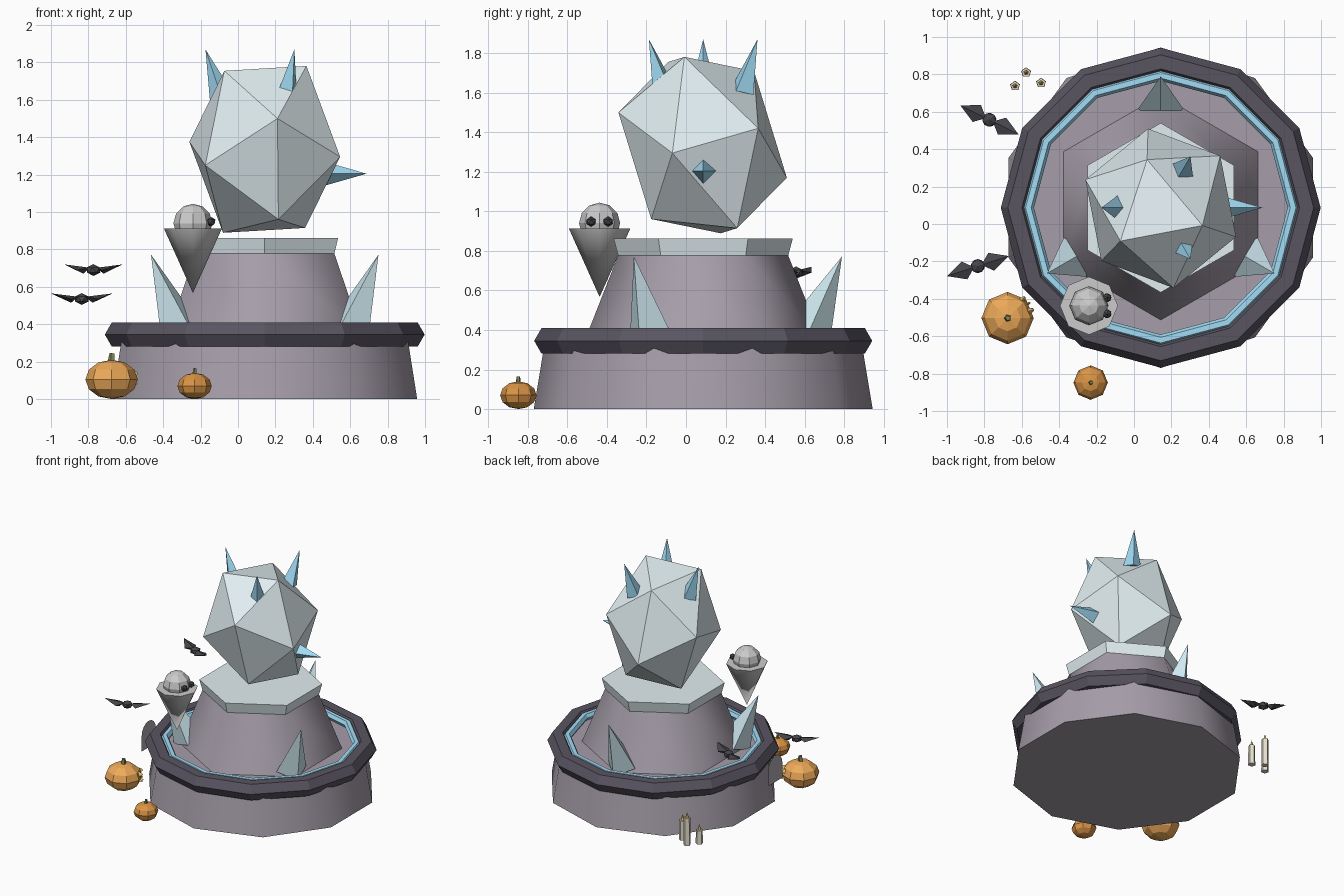
import bpy, bmesh
from math import sin, cos, pi, radians
from mathutils import Vector, Matrix

if "Cube" in bpy.data.objects:
    bpy.data.objects.remove(bpy.data.objects["Cube"])

CX, CY = 0.143, 0.087   # axis of the pedestal


def material(name, r, g, b):
    m = bpy.data.materials.new(name)
    m.diffuse_color = (r, g, b, 1)
    m.use_nodes = True
    m.node_tree.nodes["Principled BSDF"].inputs["Base Color"].default_value = m.diffuse_color
    return m


STONE = material("stone", 0.38, 0.34, 0.40)
DARK = material("dark_rim", 0.10, 0.09, 0.12)
BLACK = material("black", 0.06, 0.06, 0.07)
BLUE = material("bright_ice", 0.36, 0.72, 0.92)
PALE = material("pale_ice", 0.76, 0.86, 0.89)
CRYSTAL = material("crystal", 0.62, 0.82, 0.88)
WHITE = material("white_cloth", 0.88, 0.88, 0.86)
ORANGE = material("orange", 0.85, 0.40, 0.10)
RUST = material("rust_orange", 0.70, 0.30, 0.06)
GREEN = material("stem_green", 0.22, 0.24, 0.10)
GOLD = material("gold", 0.80, 0.55, 0.15)
WAX = material("wax", 0.80, 0.75, 0.62)
GREY = material("slab_grey", 0.42, 0.40, 0.43)


def finish(name, mat, smooth=None):
    ob = bpy.context.object
    ob.name = name
    ob.data.materials.append(mat)
    if smooth:
        bpy.ops.object.shade_smooth_by_angle(angle=radians(smooth))
    return ob


def cone(name, base, tip, r1, r2, sides, mat, smooth=None):
    """Cone or frustum running from base to tip."""
    base, tip = Vector(base), Vector(tip)
    d = tip - base
    bpy.ops.mesh.primitive_cone_add(vertices=sides, radius1=r1, radius2=r2,
                                    depth=d.length, location=(base + tip) / 2)
    ob = finish(name, mat, smooth)
    if Vector((d.x, d.y)).length > 1e-5:
        ob.rotation_euler = d.to_track_quat('Z', 'Y').to_euler()
    return ob


def torus(name, z, major, minor, mseg, mat):
    bpy.ops.mesh.primitive_torus_add(location=(CX, CY, z), major_radius=major,
                                     minor_radius=minor, major_segments=12, minor_segments=mseg)
    return finish(name, mat)


def ball(name, loc, r, mat, flat=1.0, seg=8, rings=6):
    bpy.ops.mesh.primitive_uv_sphere_add(segments=seg, ring_count=rings, radius=r, location=loc)
    ob = finish(name, mat)
    ob.scale.z = flat
    return ob


def polar(angle, r, z):
    a = radians(angle)
    return (CX + r * cos(a), CY + r * sin(a), z)


def mesh_object(name, bm, mat, loc=(0, 0, 0), turn=0):
    bmesh.ops.recalc_face_normals(bm, faces=bm.faces)
    me = bpy.data.meshes.new(name)
    bm.to_mesh(me)
    bm.free()
    ob = bpy.data.objects.new(name, me)
    ob.location = loc
    ob.rotation_euler.z = radians(turn)
    me.materials.append(mat)
    bpy.context.collection.objects.link(ob)
    return ob


# Pedestal: wide base, hexagonal tier, ice cap and rims
cone("base_tier", (CX, CY, 0), (CX, CY, 0.345), 0.857, 0.80, 10, STONE, 60)
cone("upper_tier", (CX, CY, 0.345), (CX, CY, 0.777), 0.60, 0.43, 6, STONE, 60)
cone("ice_cap", (CX, CY, 0.777), (CX, CY, 0.862), 0.43, 0.453, 6, PALE)
torus("dark_rim", 0.345, 0.78, 0.075, 6, DARK)
torus("glow_ring", 0.378, 0.708, 0.03, 6, BLUE)

# Boulder: a stretched, tilted icosahedron, half its corners mirrored through the centre
bm = bmesh.new()
for p in [(-.403, .153, .04), (-.216, -.175, .42), (.223, -.092, .446),
          (-.318, -.281, -.085), (.068, -.426, .165), (.073, -.26, -.374)]:
    bm.verts.new(p)
    bm.verts.new(-Vector(p))
bmesh.ops.convex_hull(bm, input=bm.verts)
mesh_object("ice_boulder", bm, PALE, (CX, 0.084, 1.335))

# Spikes on the boulder and crystals on the ledge
for a in (60, 180, 300):
    cone("boulder_spike", polar(a, 0.23, 1.61), polar(a, 0.317, 1.87), 0.066, 0, 4, BLUE)
cone("side_spike", (0.45, CY, 1.205), (0.687, CY, 1.205), 0.068, 0, 4, BLUE)
for a in (90, 210, 330):
    cone("ledge_crystal", polar(a, 0.53, 0.38), polar(a, 0.702, 0.772), 0.12, 0, 4, CRYSTAL)

# Ghost looking towards +x
GX, GY = -0.241, -0.437
ball("ghost_head", (GX, GY, 0.94), 0.104, WHITE)
cone("ghost_body", (GX, GY, 0.567), (GX, GY, 0.912), 0, 0.155, 8, WHITE, 50)
for s in (-1, 1):
    bpy.ops.mesh.primitive_ico_sphere_add(subdivisions=1, radius=0.026,
                                          location=(GX + 0.097, GY + s * 0.043, 0.948))
    finish("ghost_eye", BLACK)


# Pumpkins
def pumpkin(x, y, r, h, top, mat):
    ball("pumpkin", (x, y, h), r, mat, h / r)
    cone("pumpkin_stem", (x, y, 2 * h - 0.02), (x + 0.003, y, top), r * 0.16, r * 0.1, 5, GREEN)


pumpkin(-0.676, -0.503, 0.14, 0.105, 0.245, ORANGE)
pumpkin(-0.232, -0.848, 0.092, 0.07, 0.165, RUST)

# Carved face on the larger pumpkin
for a, z, r in ((51, 0.135, 0.024), (18, 0.135, 0.024),
                (50, 0.08, 0.016), (35, 0.075, 0.016), (20, 0.08, 0.016)):
    d = Vector((cos(radians(a)), sin(radians(a)), 0))
    p = Vector((-0.676, -0.503, z))
    cone("pumpkin_face", p + d * 0.115, p + d * 0.147, r, r * 0.3, 3, GOLD)


# Bats: faceted body and two flattened wings
def bat(x, y, z, turn):
    bm = bmesh.new()
    bmesh.ops.create_icosphere(bm, subdivisions=1, radius=0.042, matrix=Matrix.Diagonal((1, 1, 0.75, 1)))
    for s in (-1, 1):
        tip = bm.verts.new((s * 0.174, 0, 0.03))
        ring = [bm.verts.new(p) for p in ((s * 0.075, 0.05, 0.0), (s * 0.02, 0, 0.012),
                                          (s * 0.075, -0.05, 0.0), (s * 0.06, 0, -0.02))]
        for i in range(4):
            bm.faces.new((tip, ring[i], ring[(i + 1) % 4]))
        bm.faces.new((ring[0], ring[1], ring[3]))
        bm.faces.new((ring[1], ring[2], ring[3]))
    mesh_object("bat", bm, BLACK, (x, y, z), turn)


bat(-0.773, 0.557, 0.69, -26.5)
bat(-0.835, -0.225, 0.535, 18)

# Candles
for x, y, h in ((-0.636, 0.738, 0.11), (-0.577, 0.81, 0.22), (-0.497, 0.754, 0.16)):
    cone("candle", (x, y, 0), (x, y, h), 0.028, 0.026, 5, WAX)
    cone("candle_flame", (x, y, h), (x, y, h + 0.045), 0.014, 0, 5, GOLD)

# Thin arched slab standing beside the rim
bm = bmesh.new()
arch = [(-0.09, 0.185), (0.09, 0.185)] + [(0.09 * cos(pi * i / 8), 0.31 + 0.09 * sin(pi * i / 8))
                                          for i in range(9)]
bm.faces.new([bm.verts.new((0, y, z)) for y, z in arch])
mesh_object("arched_slab", bm, GREY, (-0.71, -0.13, 0))
